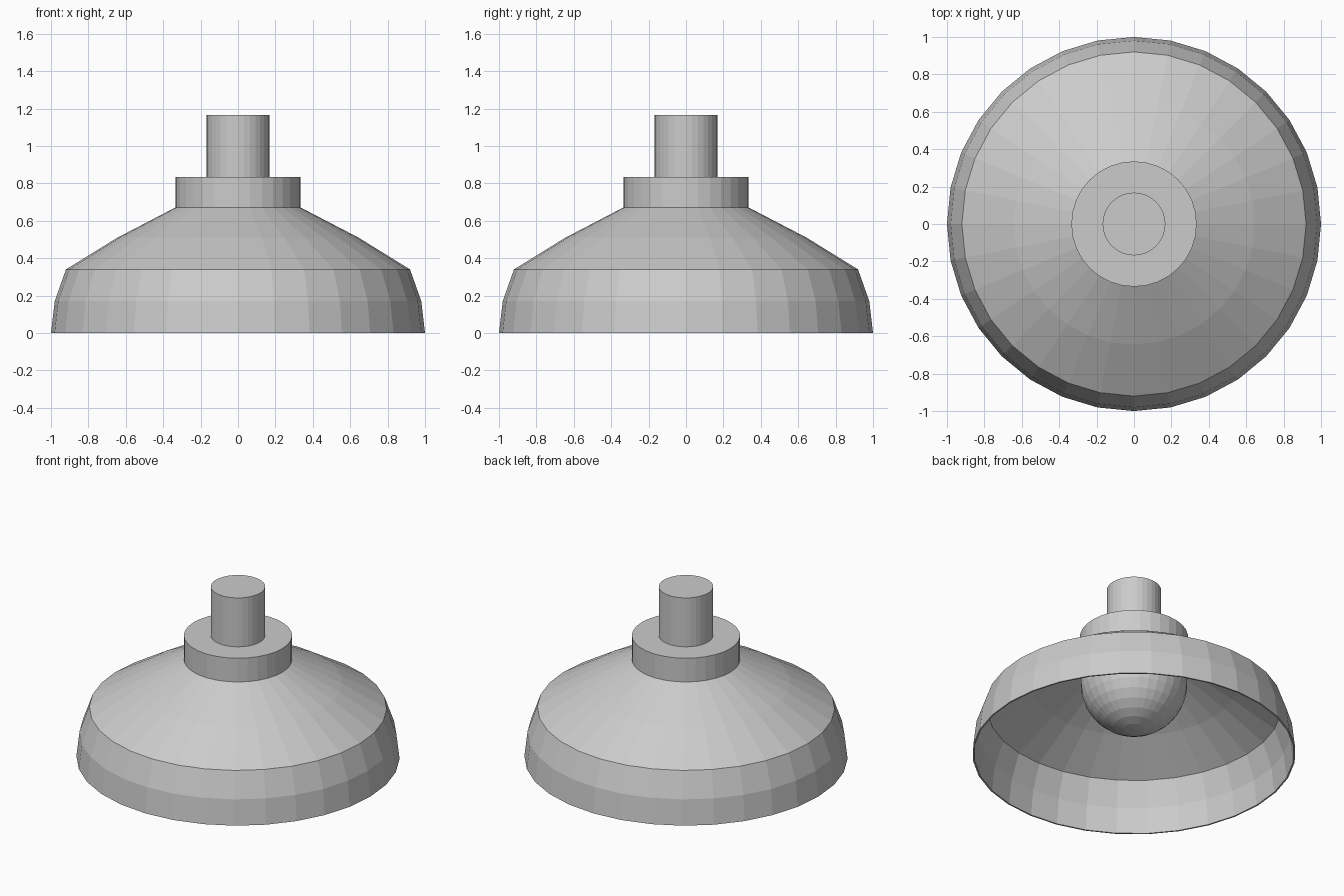
import bpy, bmesh, math

if "Cube" in bpy.data.objects:
    bpy.data.objects.remove(bpy.data.objects["Cube"])

SIDES = 32


def lathe(name, profile, closed=False):
    """Revolve an (r, z) profile around z; open profiles get end caps."""
    bm = bmesh.new()
    rings = []
    for r, z in profile:
        rings.append([bm.verts.new((r * math.cos(2 * math.pi * i / SIDES),
                                    r * math.sin(2 * math.pi * i / SIDES), z))
                      for i in range(SIDES)])
    pairs = list(zip(rings, rings[1:]))
    if closed:
        pairs.append((rings[-1], rings[0]))
    for a, b in pairs:
        for i in range(SIDES):
            j = (i + 1) % SIDES
            bm.faces.new((a[i], a[j], b[j], b[i]))
    if not closed:
        bm.faces.new(rings[0])
        bm.faces.new(rings[-1])
    bmesh.ops.recalc_face_normals(bm, faces=bm.faces)
    mesh = bpy.data.meshes.new(name)
    bm.to_mesh(mesh)
    bm.free()
    obj = bpy.data.objects.new(name, mesh)
    bpy.context.collection.objects.link(obj)
    return obj


# Thin open-bottomed shade: outer skin up, inner skin back down
outer = [(1.0, 0), (0.98, 0.17), (0.92, 0.34), (0.645, 0.51), (0.333, 0.672)]
inner = [(0.323, 0.662), (0.64, 0.498), (0.911, 0.333), (0.97, 0.168), (0.99, 0)]
lathe("shade", outer + inner, closed=True)

# Collar and stem
lathe("collar", [(0.335, 0.667), (0.335, 0.833)])
lathe("stem", [(0.168, 0.833), (0.168, 1.167)])

# Round bulb under the collar
bpy.ops.mesh.primitive_uv_sphere_add(segments=SIDES, ring_count=16,
                                     radius=0.33, location=(0, 0, 0.5))
bpy.context.object.name = "bulb"
